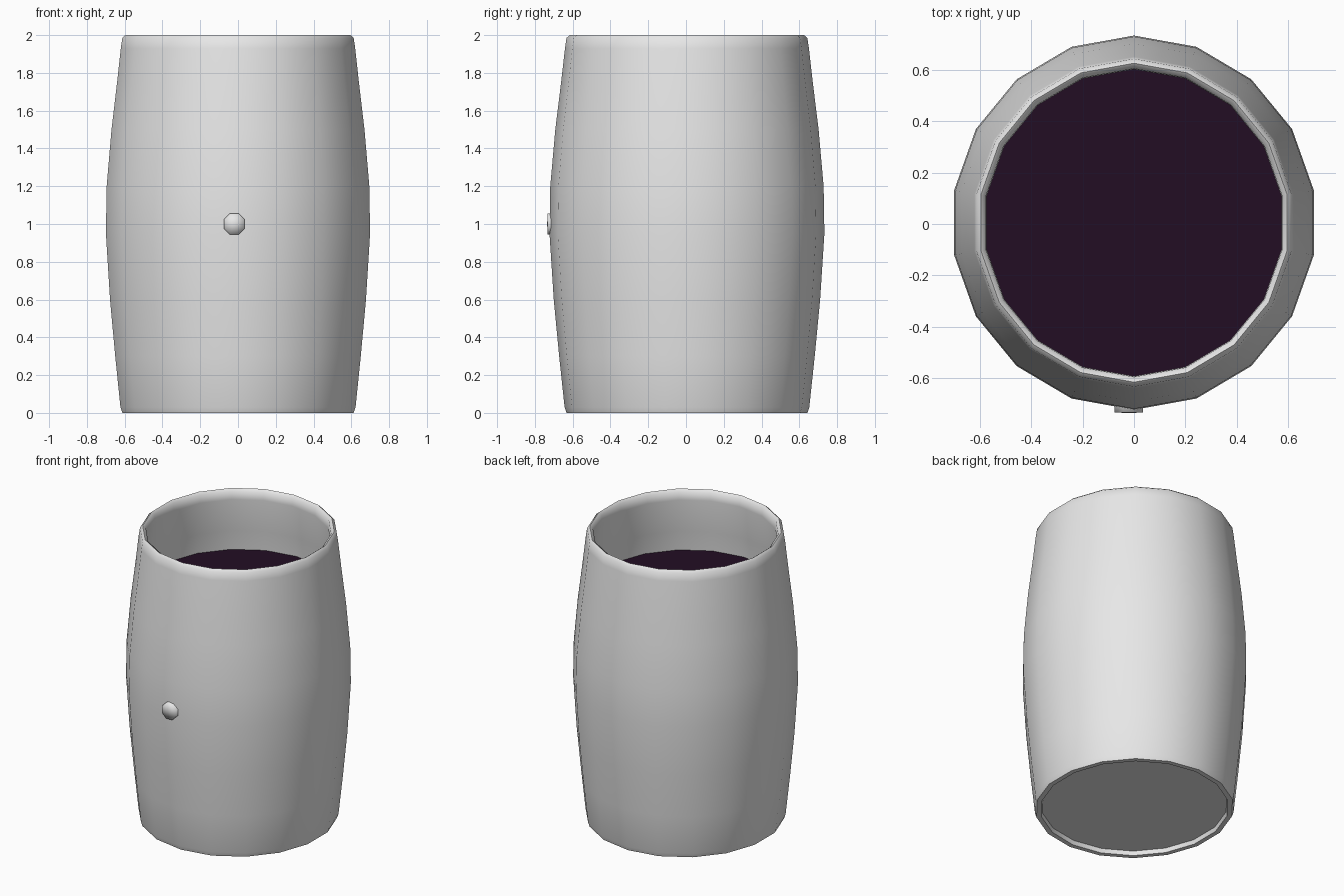
import bpy, bmesh, math

if "Cube" in bpy.data.objects:
    bpy.data.objects.remove(bpy.data.objects["Cube"])


def material(name, rgb):
    m = bpy.data.materials.new(name)
    m.diffuse_color = (*rgb, 1)
    m.use_nodes = True
    m.node_tree.nodes["Principled BSDF"].inputs["Base Color"].default_value = m.diffuse_color
    return m


pale_grey = material("pale grey", (0.8, 0.8, 0.8))
dark_plum = material("dark plum", (0.016, 0.004, 0.017))


def lathe(name, profile, sides, mat, scale_y=1.0, smooth=60):
    """Revolve (radius, z) points around z; radius 0 closes to a pole."""
    bm = bmesh.new()
    rings = []
    for r, z in profile:
        if r == 0:
            rings.append([bm.verts.new((0, 0, z))])
        else:
            angles = [2 * math.pi * (i + 0.5) / sides for i in range(sides)]
            rings.append([bm.verts.new((r * math.cos(a), r * scale_y * math.sin(a), z))
                          for a in angles])
    for a, b in zip(rings, rings[1:]):
        for i in range(sides):
            j = (i + 1) % sides
            quad = [a[i % len(a)], a[j % len(a)], b[j % len(b)], b[i % len(b)]]
            bm.faces.new(list(dict.fromkeys(quad)))
    if len(rings) > 2:
        bmesh.ops.recalc_face_normals(bm, faces=bm.faces)
    mesh = bpy.data.meshes.new(name)
    bm.to_mesh(mesh)
    bm.free()
    mesh.materials.append(mat)
    ob = bpy.data.objects.new(name, mesh)
    bpy.context.collection.objects.link(ob)
    bpy.ops.object.select_all(action='DESELECT')
    ob.select_set(True)
    bpy.context.view_layer.objects.active = ob
    bpy.ops.object.shade_smooth_by_angle(angle=math.radians(smooth))
    return ob


# Bulging hollow barrel: recessed base, outer wall, rounded rim, inner wall, floor
barrel = lathe("barrel_body", [
    (0, 0.03), (0.585, 0.03), (0.59, 0.0), (0.622, 0.0), (0.632, 0.03),
    (0.66, 0.3), (0.688, 0.6), (0.71, 0.95), (0.706, 1.2), (0.68, 1.5),
    (0.65, 1.75), (0.63, 1.93), (0.622, 1.985), (0.605, 2.0), (0.585, 1.985),
    (0.582, 1.93), (0.61, 1.7), (0.635, 1.5), (0.65, 1.0), (0.6, 0.1), (0, 0.1),
], 18, pale_grey, scale_y=1.025)
barrel.location.y = 0.005

# Liquid surface inside
liquid = lathe("liquid", [(0.632, 1.56), (0, 1.56)], 18, dark_plum, scale_y=1.02)
liquid.location.y = 0.005

# Round plug on the front
plug = lathe("front_plug", [(0, -0.06), (0.06, -0.06), (0.06, 0.02), (0, 0.022)],
             8, pale_grey, smooth=100)
plug.rotation_euler.x = math.radians(90)
plug.location = (-0.02, -0.713, 1.0)
